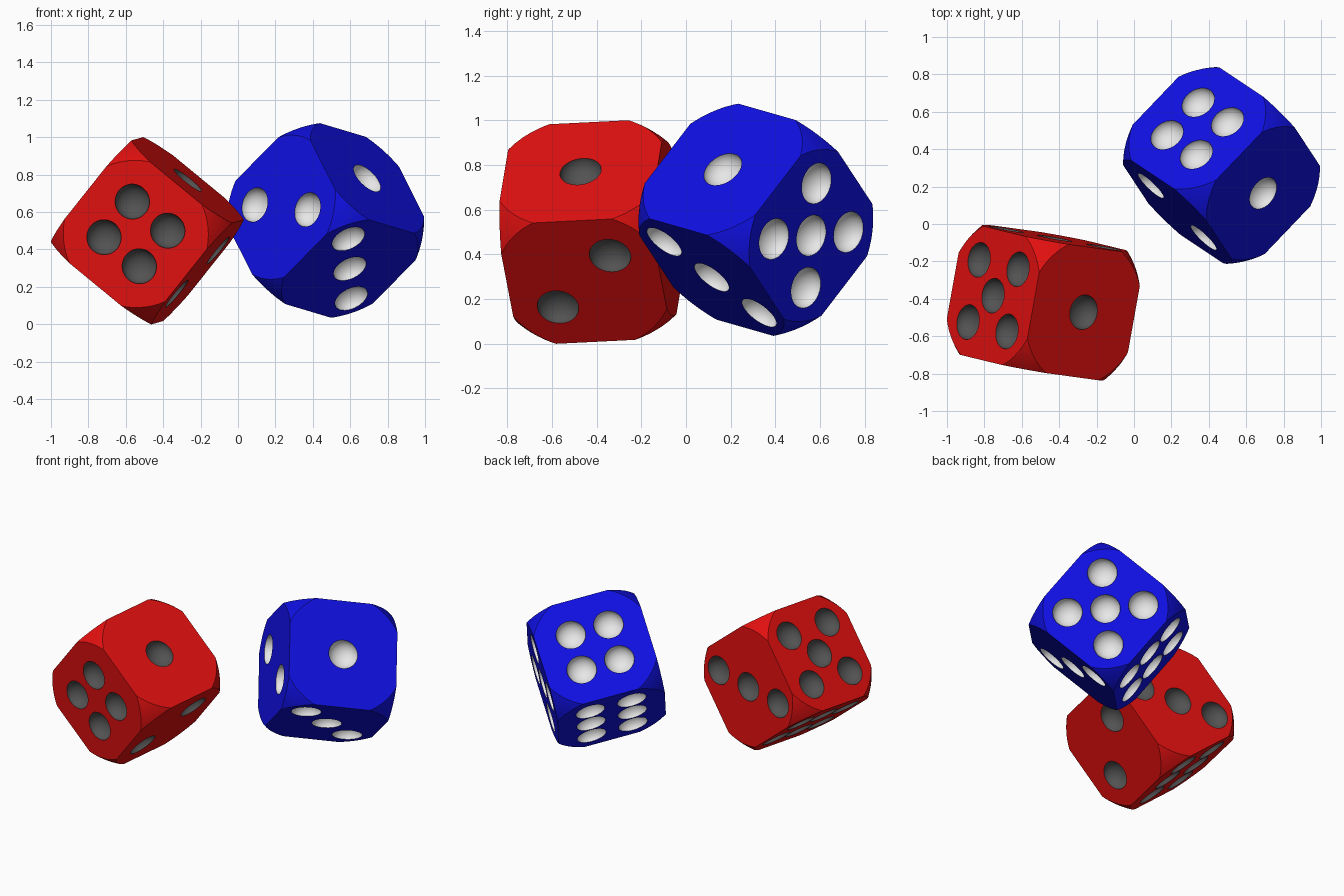
import bpy, bmesh
from mathutils import Matrix, Vector

if "Cube" in bpy.data.objects:
    bpy.data.objects.remove(bpy.data.objects["Cube"])

HALF, ROUND = 0.35, 0.527      # half width of the cube, radius of the rounding sphere
PIP, DEPTH = 0.094, 0.075      # pip radius and depth


def material(name, rgb):
    m = bpy.data.materials.new(name)
    m.diffuse_color = (*rgb, 1)
    m.use_nodes = True
    m.node_tree.nodes["Principled BSDF"].inputs["Base Color"].default_value = m.diffuse_color
    return m


def square(d):
    return [(a, b) for a in (-d, d) for b in (-d, d)]


# pips per face: normal axis, sign, in-plane axes, offsets
X, Y, Z = Vector((1, 0, 0)), Vector((0, 1, 0)), Vector((0, 0, 1))
PIPS = [
    (X, Y, Z, [(0, 0)]),
    (Y, X, Z, [(-.14, -.14), (.14, .14)]),
    (Z, X, Y, [(-.188, -.188), (0, 0), (.188, .188)]),
    (-Z, X, Y, square(.123)),
    (-Y, X, Z, square(.169) + [(0, 0)]),
    (-X, Y, Z, [(a, b) for a in (-.135, .135) for b in (-.197, 0, .197)]),
]


def add_object(name, bm):
    me = bpy.data.meshes.new(name)
    bm.to_mesh(me)
    bm.free()
    ob = bpy.data.objects.new(name, me)
    bpy.context.scene.collection.objects.link(ob)
    return ob


# cutters: rounding sphere and all pip hollows
bm = bmesh.new()
bmesh.ops.create_uvsphere(bm, u_segments=96, v_segments=48, radius=ROUND)
rounding = add_object("rounding_helper", bm)

bm = bmesh.new()
for n, u, v, spots in PIPS:
    w = u.cross(v)
    for a, b in spots:
        axes = Matrix((u * PIP, v * PIP, w * DEPTH)).transposed().to_4x4()
        place = Matrix.Translation(n * HALF + u * a + v * b)
        # small turn keeps sphere vertices off the cube plane
        bmesh.ops.create_uvsphere(bm, u_segments=32, v_segments=17, radius=1,
                                  matrix=place @ axes)
bmesh.ops.recalc_face_normals(bm, faces=bm.faces)
hollows = add_object("pip_helper", bm)

# one die, shared shape
bm = bmesh.new()
bmesh.ops.create_cube(bm, size=2 * HALF)
die = add_object("die_helper", bm)
for op, cutter in (("INTERSECT", rounding), ("DIFFERENCE", hollows)):
    mod = die.modifiers.new(op.lower(), 'BOOLEAN')
    mod.operation, mod.object, mod.solver = op, cutter, 'EXACT'
bpy.context.view_layer.update()
dg = bpy.context.evaluated_depsgraph_get()
shape = bpy.data.meshes.new_from_object(die.evaluated_get(dg))
for ob in (die, rounding, hollows):
    bpy.data.objects.remove(ob)

for p in shape.polygons:
    c = p.center
    inside = max(abs(k) for k in c) < HALF - 1e-4
    p.material_index = 1 if inside and c.length < 0.512 else 0
    p.use_smooth = True
shape.set_sharp_from_angle(angle=0.5)


def make_die(name, centre, n1, n3, body, pips):
    """n1 and n3 are the directions of the one and three faces."""
    x = Vector(n1).normalized()
    z = Vector(n3)
    z = (z - x * z.dot(x)).normalized()
    y = z.cross(x)
    me = shape.copy()
    me.name = name
    me.materials.clear()
    idx = [p.material_index for p in shape.polygons]
    me.materials.append(body)
    me.materials.append(pips)
    me.polygons.foreach_set("material_index", idx)
    ob = bpy.data.objects.new(name, me)
    bpy.context.scene.collection.objects.link(ob)
    ob.matrix_world = (Matrix.Translation(centre)
                       @ Matrix((x, y, z)).transposed().to_4x4())


make_die("red_die", (-.485, -.42, .5), (.616, -.149, .774), (.172, .984, .045),
         material("red", (.76, .005, .005)), material("dark_grey", (.085, .085, .085)))
make_die("blue_die", (.468, .313, .555), (.636, -.424, .645), (.374, -.567, -.734),
         material("blue", (.005, .005, .76)), material("white", (.82, .82, .82)))
